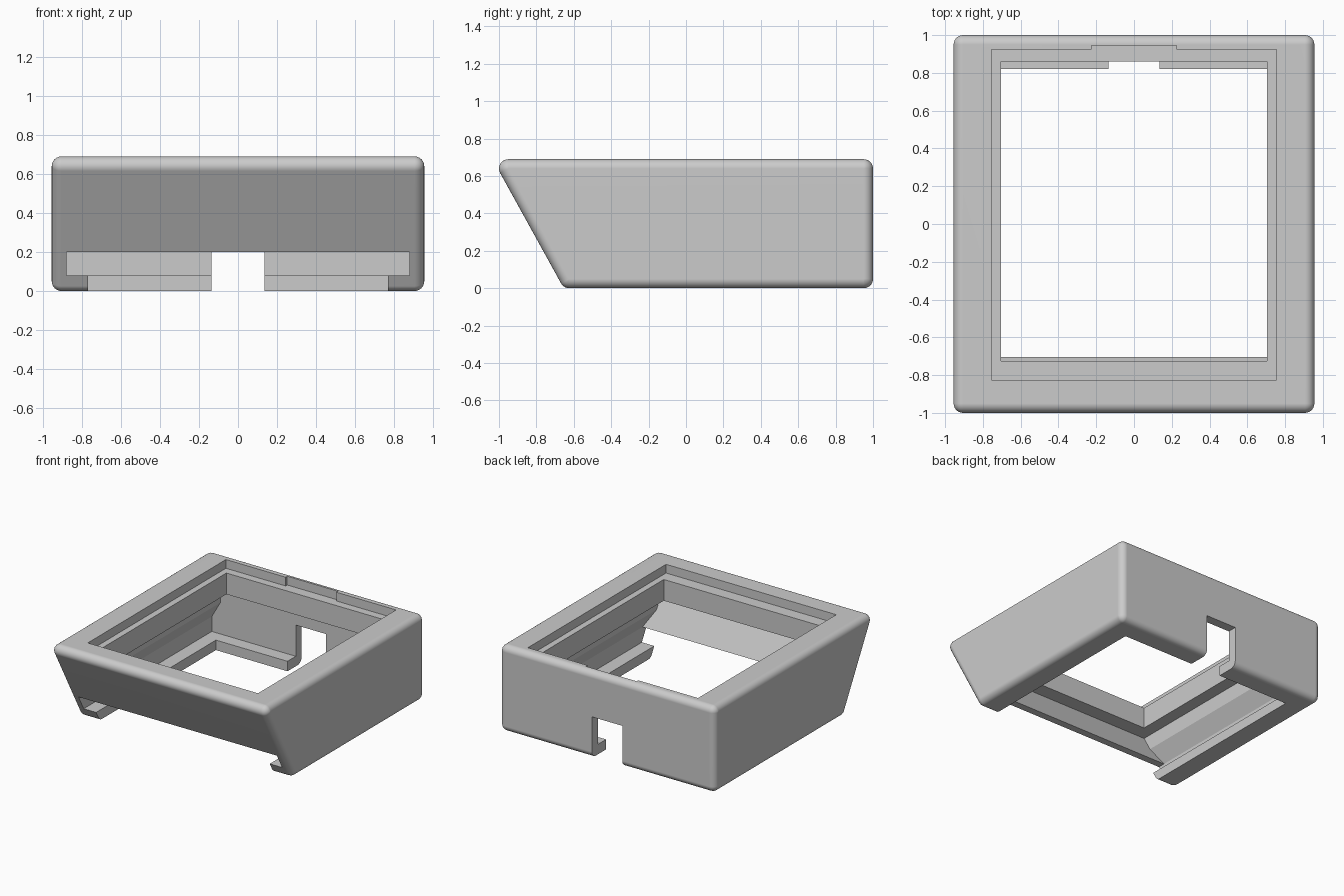
import bpy, bmesh
from mathutils import Matrix, Vector
from math import radians

if "Cube" in bpy.data.objects:
    bpy.data.objects.remove(bpy.data.objects["Cube"])

grey = bpy.data.materials.new("plain_grey")
grey.use_nodes = True
GREY = (0.6, 0.6, 0.6, 1)
grey.diffuse_color = GREY
grey.node_tree.nodes["Principled BSDF"].inputs["Base Color"].default_value = GREY

SLOPE = 0.553    # how far the front leans out per unit of height
RADIUS = 0.05


def finish(bm, name):
    bmesh.ops.recalc_face_normals(bm, faces=bm.faces)
    mesh = bpy.data.meshes.new(name)
    bm.to_mesh(mesh)
    bm.free()
    obj = bpy.data.objects.new(name, mesh)
    bpy.context.collection.objects.link(obj)
    return obj


def hull(points, name):
    bm = bmesh.new()
    for p in points:
        bm.verts.new(p)
    bmesh.ops.convex_hull(bm, input=bm.verts)
    bmesh.ops.dissolve_limit(bm, angle_limit=radians(0.5), verts=bm.verts, edges=bm.edges)
    return finish(bm, name)


def box(name, half_x, y0, y1, z0, z1):
    return hull([(x, y, z) for x in (-half_x, half_x) for y in (y0, y1) for z in (z0, z1)], name)


# Outer body: rounded block with a leaning front
ball = bmesh.new()
bmesh.ops.create_uvsphere(ball, u_segments=24, v_segments=12, radius=RADIUS,
                          matrix=Matrix.Rotation(radians(90), 4, 'Y'))
offsets = [v.co.copy() for v in ball.verts]
ball.free()
centres = [Vector((x, y, z)) for x in (-0.905, 0.905)
           for y, z in ((-0.95, 0.64), (-0.624, 0.05), (0.95, 0.05), (0.95, 0.64))]
body = hull([c + o for c in centres for o in offsets], "hollow_frame")
body.data.materials.append(grey)


# Cavity with sloping shoulders and a leaning front wall
def cavity():
    bm = bmesh.new()
    half = [(0.88, 0.08), (0.88, 0.2), (0.805, 0.33), (0.805, 0.45)]
    outline = half + [(-x, z) for x, z in reversed(half)]
    front = [bm.verts.new((x, -0.705 - SLOPE * (z - 0.2), z)) for x, z in outline]
    back = [bm.verts.new((x, 0.925, z)) for x, z in outline]
    bm.faces.new(front)
    bm.faces.new(back)
    for i in range(len(outline)):
        j = (i + 1) % len(outline)
        bm.faces.new((front[i], front[j], back[j], back[i]))
    return finish(bm, "cavity")


cutters = [
    cavity(),
    box("top_recess", 0.755, -0.825, 0.925, 0.62, 1),
    box("recess_tab", 0.225, 0.8, 0.945, 0.62, 1),
    box("window", 0.705, -0.725, 0.86, 0.3, 1),
    box("bottom_opening", 0.77, -1.5, 0.82, -0.2, 0.15),
    box("front_slot", 0.88, -1.5, 0, 0.08, 0.2),
    box("cable_notch", 0.135, 0.7, 1.2, -0.2, 0.33),
]

bpy.context.view_layer.objects.active = body
for cutter in cutters:
    mod = body.modifiers.new(cutter.name, 'BOOLEAN')
    mod.operation = 'DIFFERENCE'
    mod.solver = 'EXACT'
    mod.object = cutter
    bpy.ops.object.modifier_apply(modifier=mod.name)
    bpy.data.objects.remove(cutter)

# Smooth rounded edges, crisp cut edges
bpy.ops.object.select_all(action='DESELECT')
body.select_set(True)
bpy.ops.object.shade_smooth_by_angle(angle=radians(25))
weighted = body.modifiers.new("flat_faces", 'WEIGHTED_NORMAL')
weighted.keep_sharp = True
